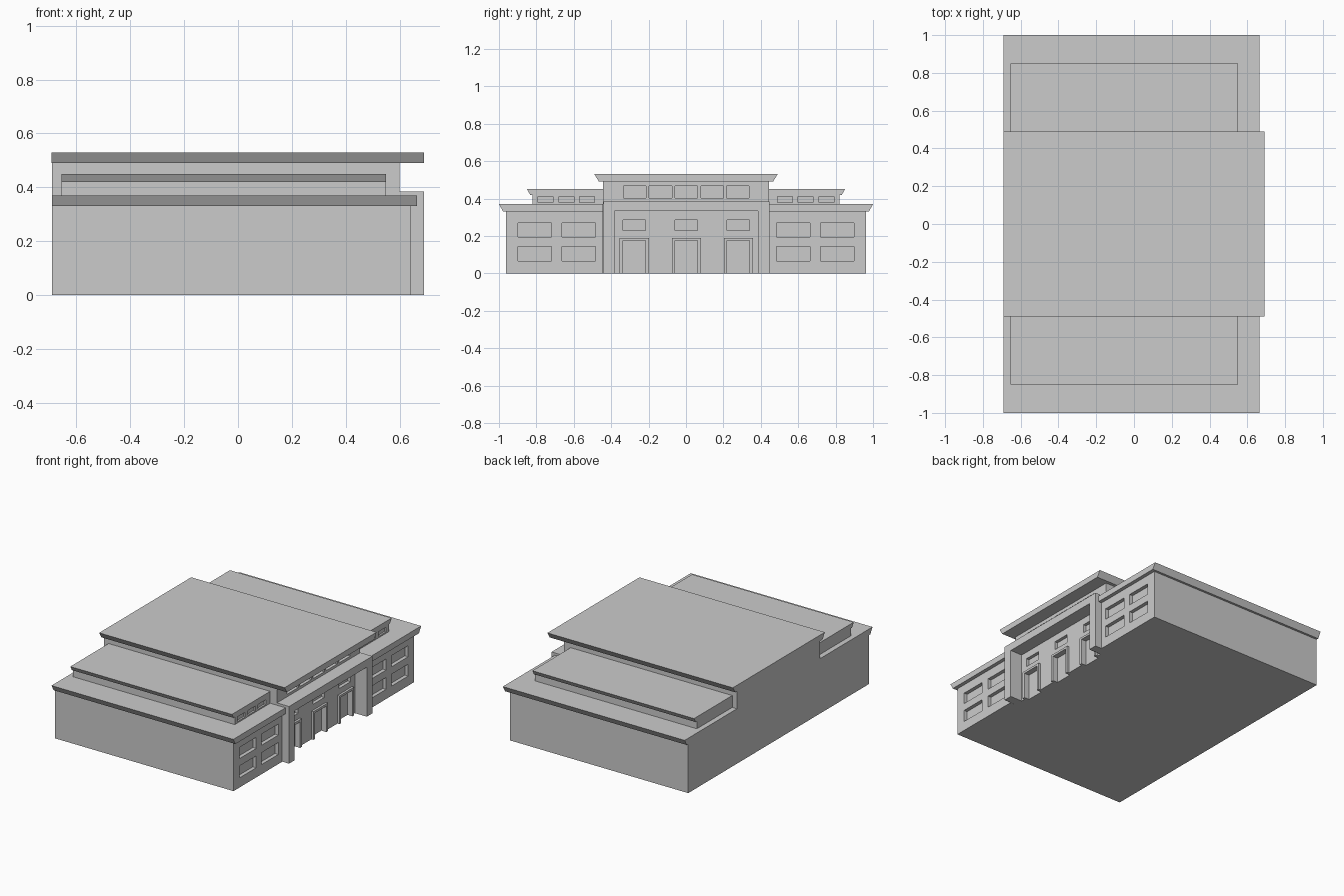
import bpy
import bmesh

if "Cube" in bpy.data.objects:
    bpy.data.objects.remove(bpy.data.objects["Cube"])

BACK = -0.69  # shared rear wall plane


def extrude_x(name, profile, x0, x1):
    """Extrude a (y, z) profile along x."""
    bm = bmesh.new()
    face = bm.faces.new([bm.verts.new((x0, y, z)) for y, z in profile])
    ext = bmesh.ops.extrude_face_region(bm, geom=[face])
    moved = [v for v in ext["geom"] if isinstance(v, bmesh.types.BMVert)]
    bmesh.ops.translate(bm, verts=moved, vec=(x1 - x0, 0, 0))
    bmesh.ops.recalc_face_normals(bm, faces=bm.faces)
    mesh = bpy.data.meshes.new(name)
    bm.to_mesh(mesh)
    bm.free()
    obj = bpy.data.objects.new(name, mesh)
    bpy.context.collection.objects.link(obj)
    return obj


def rect(y0, y1, z0, z1):
    return [(y0, z0), (y1, z0), (y1, z1), (y0, z1)]


def cut_openings(obj, openings, front, depth):
    """Recess rectangular openings into the wall at x = front."""
    for opening in openings:
        cutter = extrude_x("cutter", rect(*opening), front - depth, front + 0.1)
        cutter.hide_render = True
        mod = obj.modifiers.new("opening", 'BOOLEAN')
        mod.operation = 'DIFFERENCE'
        mod.solver = 'EXACT'
        mod.object = cutter
        bpy.context.view_layer.objects.active = obj
        bpy.ops.object.modifier_apply(modifier=mod.name)
        bpy.data.objects.remove(cutter)


def flipped(s, y0, y1, z0, z1):
    """Mirror a rectangle to the given side."""
    return (min(s * y0, s * y1), max(s * y0, s * y1), z0, z1)


for s, side in ((-1, "left"), (1, "right")):
    # Wing with a two by two grid of windows
    wing = extrude_x(side + "_wing", rect(*flipped(s, 0.443, 0.962, 0, 0.33)), BACK, 0.64)
    windows = [flipped(s, y0, y1, z0, z1)
               for y0, y1 in ((0.485, 0.663), (0.72, 0.897))
               for z0, z1 in ((0.065, 0.145), (0.195, 0.27))]
    cut_openings(wing, windows, 0.64, 0.025)

    # Flared wing cornice
    cornice = [(0.443, 0.33), (0.977, 0.33), (1.0, 0.37), (0.443, 0.37)]
    extrude_x(side + "_wing_cornice", [(s * y, z) for y, z in cornice], BACK, 0.665)

    # Raised upper tier with small clerestory windows and its own cornice
    tier = extrude_x(side + "_upper_tier", rect(*flipped(s, 0.443, 0.82, 0.37, 0.42)), -0.655, 0.55)
    slots = [flipped(s, y, y + 0.08, 0.379, 0.411) for y in (0.49, 0.60, 0.71)]
    cut_openings(tier, slots, 0.55, 0.012)
    cap = [(0.443, 0.42), (0.833, 0.42), (0.85, 0.45), (0.443, 0.45)]
    extrude_x(side + "_upper_cornice", [(s * y, z) for y, z in cap], -0.655, 0.55)

# Central hall: doors, transom windows and a row of high windows
DOORS = (-0.277, 0.002, 0.28)
hall = extrude_x("central_hall", rect(-0.443, 0.443, 0, 0.49), BACK, 0.60)
openings = [(y - 0.06, y + 0.06, 0.229, 0.286) for y in DOORS]
openings += [(y - 0.06, y + 0.06, -0.05, 0.175) for y in DOORS]
openings += [(i * 0.138 - 0.059, i * 0.138 + 0.062, 0.402, 0.467) for i in range(-2, 3)]
cut_openings(hall, openings, 0.60, 0.022)


def arch(yc, half, inner, top, inner_top):
    """Outline of a square portal open at the bottom."""
    return [(yc - half, 0), (yc - half, top), (yc + half, top), (yc + half, 0),
            (yc + inner, 0), (yc + inner, inner_top), (yc - inner, inner_top), (yc - inner, 0)]


# Door surrounds
for i, y in enumerate(DOORS):
    extrude_x("door_frame_%d" % (i + 1), arch(y, 0.078, 0.06, 0.19, 0.175), 0.60, 0.615)

# Entrance portico standing forward of the hall
extrude_x("portico", arch(0.002, 0.444, 0.384, 0.385, 0.333), 0.60, 0.69)

# Overhanging flared main roof
extrude_x("main_roof", [(-0.465, 0.49), (0.465, 0.49), (0.49, 0.53), (-0.49, 0.53)], -0.692, 0.69)
